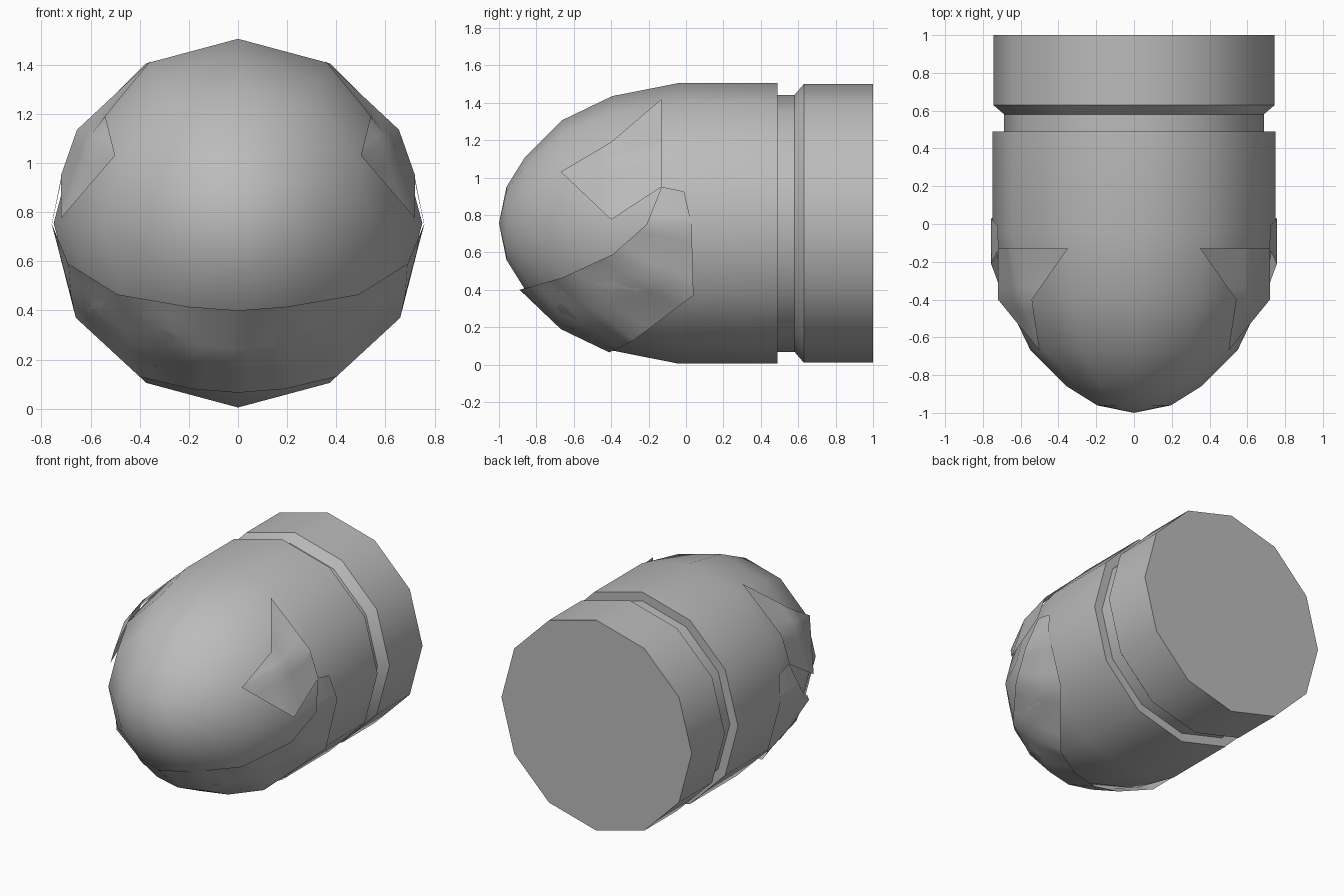
import bpy, bmesh, math

cube = bpy.data.objects.get("Cube")
if cube:
    bpy.data.objects.remove(cube)

CZ = 0.755    # height of the body axis
SIDES = 12

grey = bpy.data.materials.new("plain grey")
grey.use_nodes = True
colour = (0.5, 0.5, 0.5, 1)
grey.diffuse_color = colour
grey.node_tree.nodes["Principled BSDF"].inputs["Base Color"].default_value = colour


def add_object(name, bm):
    mesh = bpy.data.meshes.new(name)
    bm.to_mesh(mesh)
    bm.free()
    mesh.materials.append(grey)
    obj = bpy.data.objects.new(name, mesh)
    bpy.context.collection.objects.link(obj)
    return obj


def smooth(obj, angle):
    bpy.ops.object.select_all(action='DESELECT')
    obj.select_set(True)
    bpy.context.view_layer.objects.active = obj
    bpy.ops.object.shade_smooth_by_angle(angle=math.radians(angle))


def lathe(name, profile):
    """Turn (y, radius) pairs around the lengthwise axis."""
    bm = bmesh.new()
    rings = []
    for y, r in profile:
        if r == 0:
            rings.append([bm.verts.new((0, y, CZ))] * SIDES)
            continue
        angles = [2 * math.pi * i / SIDES for i in range(SIDES)]
        rings.append([bm.verts.new((r * math.sin(a), y, CZ + r * math.cos(a)))
                      for a in angles])
    for a, b in zip(rings, rings[1:]):
        for i in range(SIDES):
            j = (i + 1) % SIDES
            bm.faces.new(list(dict.fromkeys((a[i], a[j], b[j], b[i]))))
    if profile[-1][1]:
        bm.faces.new(rings[-1])
    bmesh.ops.recalc_face_normals(bm, faces=bm.faces)
    obj = add_object(name, bm)
    smooth(obj, 35)
    return obj


def patch(name, points, faces):
    """Thin mirrored sheet that hugs the body."""
    bm = bmesh.new()
    verts = [bm.verts.new(p) for p in points]
    for f in faces:
        bm.faces.new([verts[i] for i in f])
    bmesh.ops.subdivide_edges(bm, edges=bm.edges, cuts=3, use_grid_fill=True)
    bm.normal_update()
    for f in bm.faces:    # face away from the body axis
        c = f.calc_center_median()
        if f.normal.x * c.x + f.normal.z * (c.z - CZ) < 0:
            f.normal_flip()
    obj = add_object(name, bm)
    smooth(obj, 35)
    mirror = obj.modifiers.new("mirror", 'MIRROR')
    mirror.use_clip = True
    wrap = obj.modifiers.new("hug body", 'SHRINKWRAP')
    wrap.target = body
    wrap.wrap_method = 'NEAREST_SURFACEPOINT'
    wrap.wrap_mode = 'OUTSIDE'
    wrap.offset = 0.004
    return obj


# Rounded body with a stepped neck and a flat rear collar
body = lathe("body", [
    (-1.0, 0), (-0.96, 0.195), (-0.86, 0.355), (-0.665, 0.55), (-0.395, 0.68),
    (-0.04, 0.75), (0.49, 0.75), (0.49, 0.687), (0.58, 0.687),
    (0.63, 0.745), (1.0, 0.745)])

# Angular eyes, one on each side
patch("eyes", [
    (0.35, -0.13, 1.42), (0.54, -0.40, 1.19), (0.50, -0.67, 1.03),
    (0.72, -0.40, 0.775), (0.72, -0.13, 0.95),
    (0.655, -0.13, 1.135), (0.61, -0.40, 1.10)],
    [(0, 1, 6, 5), (6, 3, 4, 5), (1, 2, 6), (2, 3, 6)])

# Broad jaw that wraps under the nose: upper, middle and lower rows
upper = [(0, -0.89, 0.40), (0.20, -0.83, 0.415), (0.49, -0.66, 0.465),
         (0.69, -0.39, 0.59), (0.757, -0.21, 0.75), (0.715, -0.13, 0.95)]
middle = [(0, -0.67, 0.19), (0.18, -0.65, 0.21), (0.45, -0.45, 0.27),
          (0.68, -0.17, 0.46), (0.758, -0.08, 0.75), (0.72, -0.07, 0.938)]
lower = [(0, -0.41, 0.065), (0.19, -0.38, 0.08), (0.40, -0.28, 0.13),
         (0.66, 0.04, 0.37), (0.757, 0.03, 0.75), (0.72, -0.01, 0.925)]
n = len(upper)
patch("jaw", upper + middle + lower,
      [(r + i, r + i + 1, r + n + i + 1, r + n + i)
       for r in (0, n) for i in range(n - 1)])
